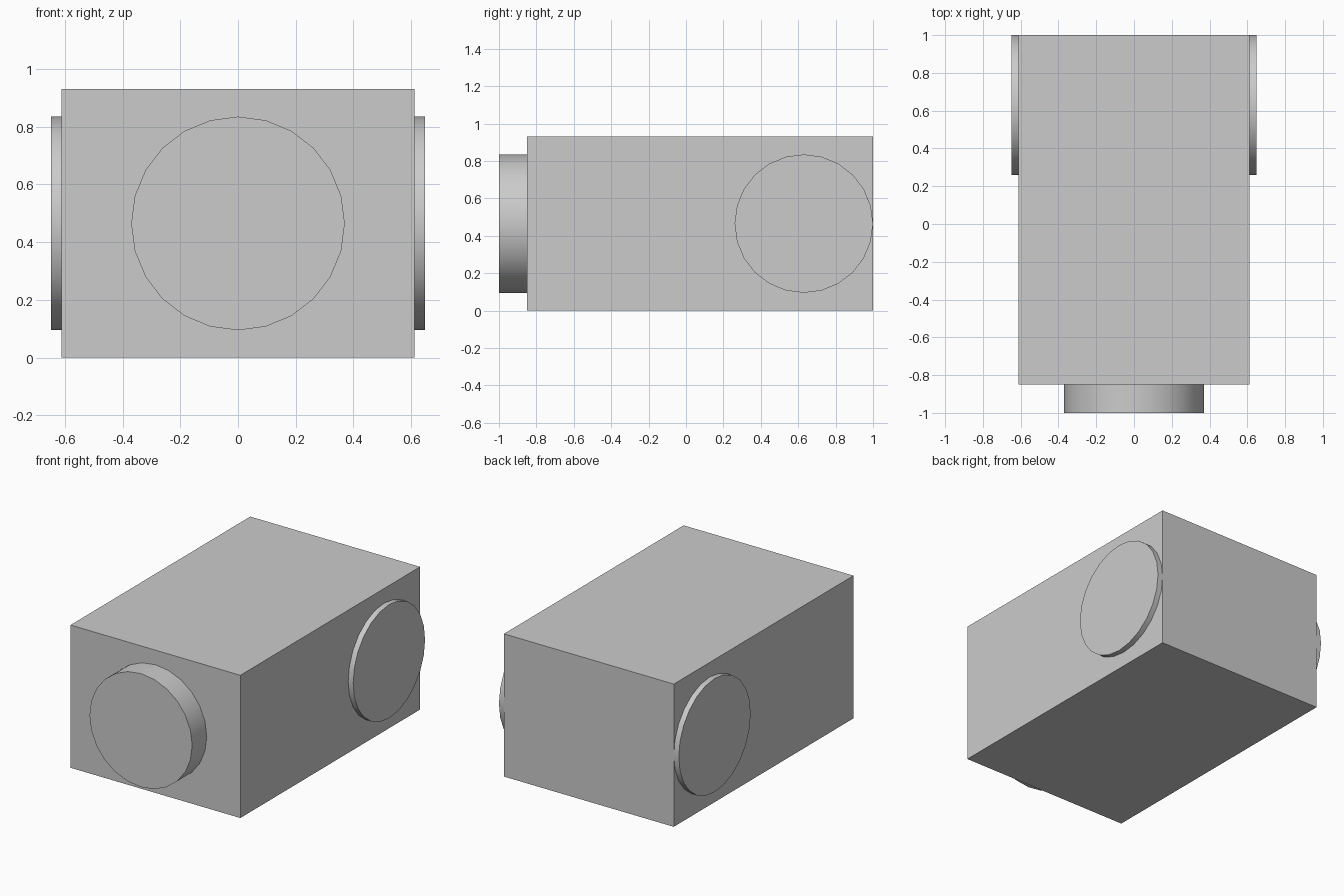
import bpy
import math

cube = bpy.data.objects.get("Cube")
if cube:
    bpy.data.objects.remove(cube, do_unlink=True)

HEIGHT = 0.93
MID = HEIGHT / 2
RADIUS = 0.37

grey = bpy.data.materials.new("light grey")
grey.use_nodes = True
colour = (0.6, 0.6, 0.6, 1)
grey.diffuse_color = colour
grey.node_tree.nodes["Principled BSDF"].inputs["Base Color"].default_value = colour


def add_disc(name, centre, depth, rotation):
    """Short round cylinder with smooth sides and sharp rims."""
    bpy.ops.mesh.primitive_cylinder_add(
        vertices=24, radius=RADIUS, depth=depth, location=centre, rotation=rotation)
    disc = bpy.context.object
    disc.name = name
    disc.data.materials.append(grey)
    bpy.ops.object.shade_smooth_by_angle(angle=math.radians(30))


# Main box
bpy.ops.mesh.primitive_cube_add(size=1, location=(0, 0.075, MID))
body = bpy.context.object
body.name = "body"
body.scale = (1.224, 1.85, HEIGHT)
bpy.ops.object.transform_apply(location=False, rotation=False, scale=True)
body.data.materials.append(grey)

# Round front boss, seated slightly into the box
add_disc("front_boss", (0, -0.92, MID), 0.16, (math.pi / 2, 0, 0))

# Thin round side discs near the back
for side, name in ((1, "left_disc"), (-1, "right_disc")):
    add_disc(name, (side * 0.623, 0.63, MID), 0.05, (0, side * math.pi / 2, 0))
